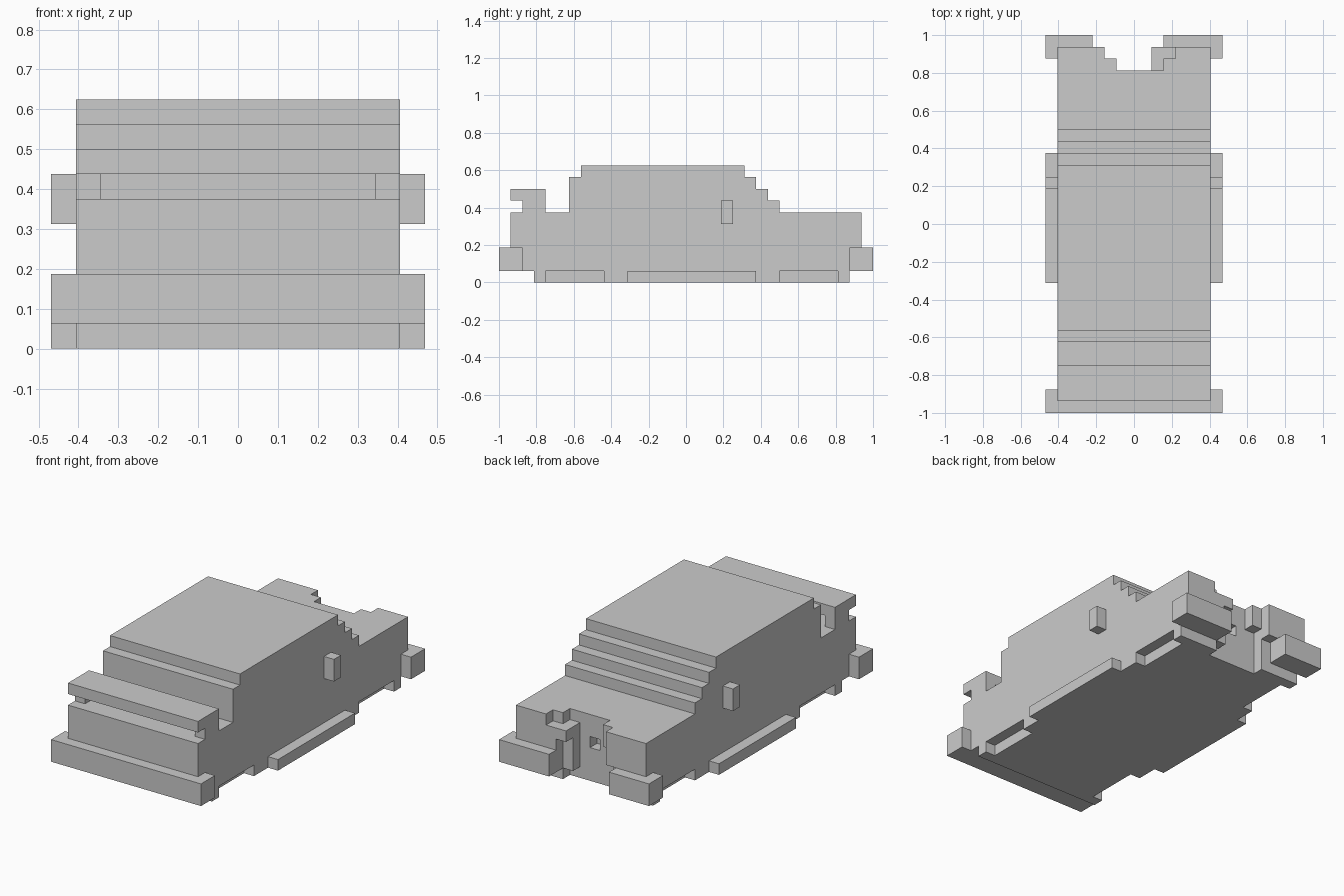
import bpy, bmesh

if "Cube" in bpy.data.objects:
    bpy.data.objects.remove(bpy.data.objects["Cube"])

V = 1 / 16          # one block of the model
HALF = 6.5          # half body width, in blocks


def make_object(name, bm):
    bmesh.ops.recalc_face_normals(bm, faces=bm.faces)
    mesh = bpy.data.meshes.new(name)
    bm.to_mesh(mesh)
    bm.free()
    ob = bpy.data.objects.new(name, mesh)
    bpy.context.collection.objects.link(ob)
    return ob


def box(name, x, y, z):
    """Box from (min, max) ranges given in blocks."""
    bm = bmesh.new()
    bmesh.ops.create_cube(bm, size=1)
    for v in bm.verts:
        v.co = [(r[0] if c < 0 else r[1]) * V for c, r in zip(v.co, (x, y, z))]
    return make_object(name, bm)


def pair(name, x, y, z):
    box(name + "_right", x, y, z)
    box(name + "_left", (-x[1], -x[0]), y, z)


def extrude_profile(name, points, half):
    """Side outline (y, z) extruded across x."""
    bm = bmesh.new()
    face = bm.faces.new([bm.verts.new((-half * V, y * V, z * V)) for y, z in points])
    new = bmesh.ops.extrude_face_region(bm, geom=[face])["geom"]
    verts = [g for g in new if isinstance(g, bmesh.types.BMVert)]
    bmesh.ops.translate(bm, verts=verts, vec=(2 * half * V, 0, 0))
    return make_object(name, bm)


# Body shell with stepped cabin
body = extrude_profile("body", [
    (-14, 1), (13, 1), (13, 6), (8, 6), (8, 7), (7, 7), (7, 8), (6, 8), (6, 9),
    (5, 9), (5, 10), (-9, 10), (-9, 9), (-10, 9), (-10, 6), (-15, 6), (-15, 3),
    (-14, 3)], HALF)

# Small square recess in the middle of the nose
cutter = box("recess_cutter", (-0.5, 0.5), (12, 14), (3, 4))
cutter.hide_render = True
cutter.hide_set(True)
cut = body.modifiers.new("recess", "BOOLEAN")
cut.object = cutter
cut.operation = "DIFFERENCE"
cut.solver = "EXACT"

# Floor, with gaps left at the sides for the wheel wells
box("floor", (-5.5, 5.5), (-13, 13), (0, 1))
pair("floor_edge_rear", (5.5, HALF), (-13, -12), (0, 1))
pair("floor_edge_middle", (5.5, HALF), (-7, 8), (0, 1))
pair("side_skirt", (HALF, 7.5), (-5, 6), (0, 1))

# Nose: bases, upper fenders and the uneven broken centre
box("nose_base_left", (-HALF, -2.5), (13, 14), (0, 6))
box("nose_base_right", (2.5, HALF), (13, 14), (0, 6))
box("nose_front_left", (-HALF, -2.5), (14, 15), (3, 6))
box("nose_front_right", (3.5, HALF), (14, 15), (3, 6))
box("headlight_step", (2.5, 3.5), (14, 15), (3, 5))
box("grille_corner_left", (-2.5, -1.5), (13, 14), (4, 6))
box("grille_post_right", (1.5, 2.5), (13, 14), (1, 5))
box("grille_block_right", (1.5, 2.5), (14, 15), (4, 5))

# Bumpers
box("bumper_front_left", (-7.5, -3.5), (14, 16), (1, 3))
box("bumper_front_right", (2.5, 7.5), (14, 16), (1, 3))
box("bumper_rear", (-7.5, 7.5), (-16, -14), (1, 3))

# Spoiler and its posts
box("spoiler", (-HALF, HALF), (-15, -12), (7, 8))
pair("spoiler_post", (5.5, HALF), (-14, -12), (6, 7))

# Door mirrors
pair("mirror", (HALF, 7.5), (3, 4), (5, 7))
